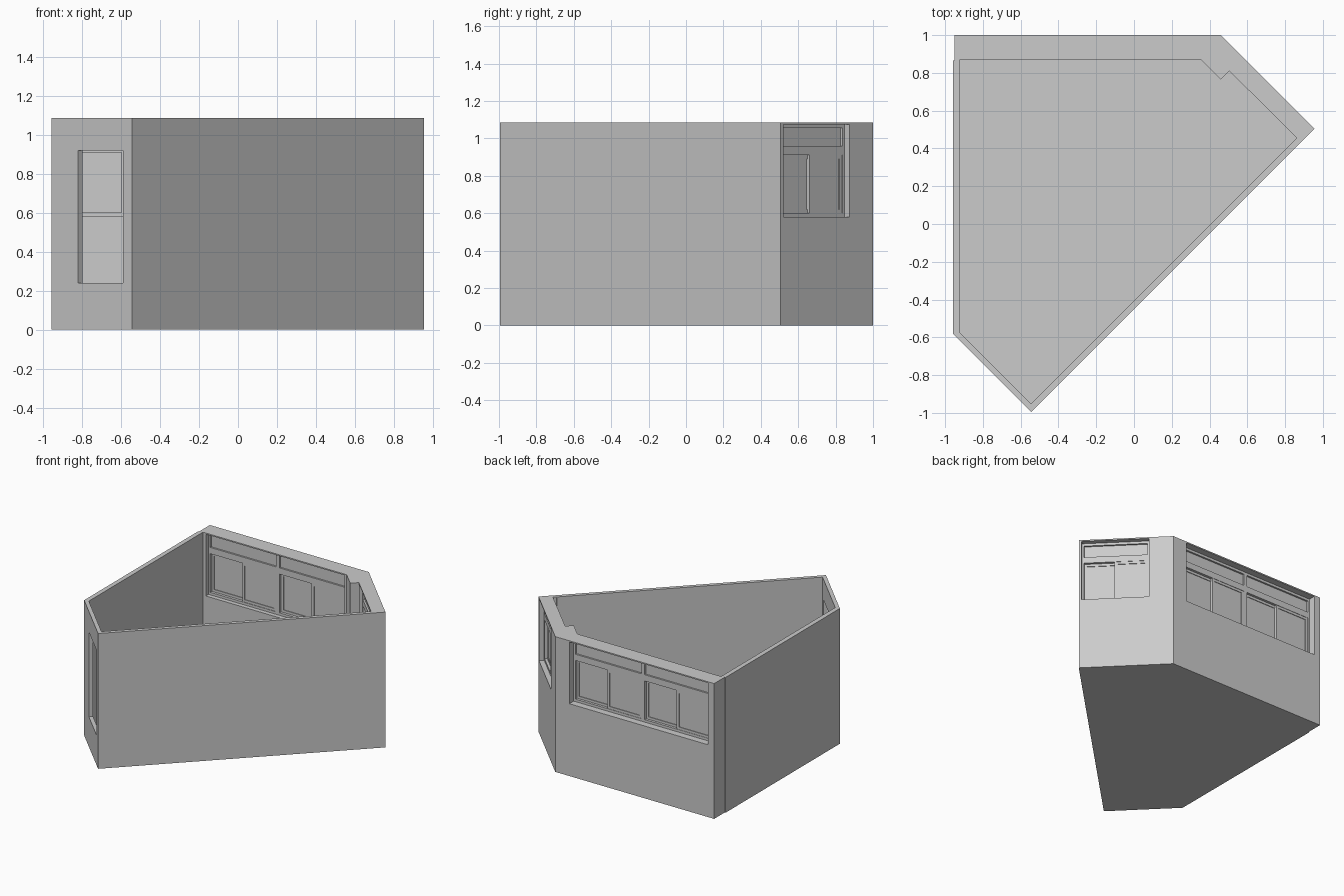
import bpy, bmesh
from mathutils import Matrix, Vector

if "Cube" in bpy.data.objects:
    bpy.data.objects.remove(bpy.data.objects["Cube"])

plaster = bpy.data.materials.new("light_grey")
plaster.use_nodes = True
GREY = (0.6, 0.6, 0.6, 1)
plaster.diffuse_color = GREY
plaster.node_tree.nodes["Principled BSDF"].inputs["Base Color"].default_value = GREY

HEIGHT, FLOOR = 1.085, 0.006
SILL, HEAD = 0.58, 1.075


def finish(bm, name):
    bmesh.ops.recalc_face_normals(bm, faces=bm.faces)
    mesh = bpy.data.meshes.new(name)
    bm.to_mesh(mesh)
    bm.free()
    mesh.materials.append(plaster)
    obj = bpy.data.objects.new(name, mesh)
    bpy.context.collection.objects.link(obj)
    return obj


def prism(name, outline, z0, z1):
    bm = bmesh.new()
    base = bm.faces.new([bm.verts.new((x, y, z0)) for x, y in outline])
    top = bmesh.ops.extrude_face_region(bm, geom=[base])["geom"]
    verts = [v for v in top if isinstance(v, bmesh.types.BMVert)]
    bmesh.ops.translate(bm, verts=verts, vec=(0, 0, z1 - z0))
    return finish(bm, name)


def wall_frame(start, outward):
    """Local axes on a wall: x runs right along its outer face, y goes inward."""
    n = Vector((*outward, 0)).normalized()
    right = Vector((0, 0, 1)).cross(n)
    m = Matrix((right, -n, (0, 0, 1))).transposed().to_4x4()
    m.translation = (*start, 0)
    return m


def add_box(bm, m, u0, u1, d0, d1, z0, z1):
    size = Matrix.Diagonal((u1 - u0, d1 - d0, z1 - z0, 1))
    mid = Matrix.Translation(((u0 + u1) / 2, (d0 + d1) / 2, (z0 + z1) / 2))
    bmesh.ops.create_cube(bm, size=1, matrix=m @ mid @ size)


def cut(target, cutter):
    mod = target.modifiers.new("cut", "BOOLEAN")
    mod.operation, mod.solver, mod.object = "DIFFERENCE", "EXACT", cutter
    bpy.context.view_layer.objects.active = target
    bpy.ops.object.modifier_apply(modifier=mod.name)
    bpy.data.objects.remove(cutter)


def cut_opening(m, width, depth, z0, z1):
    bm = bmesh.new()
    add_box(bm, m, 0, width, -0.05, depth, z0, z1)
    cut(walls, finish(bm, "opening_cutter"))


def framed_panel(bm, m, u0, u1, d0, d1, z0, z1, rim, inset):
    """A border of four bars round a thinner pane."""
    add_box(bm, m, u0, u0 + rim, d0, d1, z0, z1)
    add_box(bm, m, u1 - rim, u1, d0, d1, z0, z1)
    add_box(bm, m, u0 + rim, u1 - rim, d0, d1, z0, z0 + rim)
    add_box(bm, m, u0 + rim, u1 - rim, d0, d1, z1 - rim, z1)
    add_box(bm, m, u0 + rim, u1 - rim, d0 + inset, d1 - inset, z0 + rim, z1 - rim)


def sliding_window(name, m, u0, u1, d):
    # Fixed frame with a rail between transom light and sashes
    bm = bmesh.new()
    bar, deep = 0.015, d + 0.04
    for a in (u0, u1 - bar):
        add_box(bm, m, a, a + bar, d, deep, SILL, HEAD)
    for z0, z1 in ((SILL, 0.6), (0.91, 0.96), (1.055, HEAD)):
        add_box(bm, m, u0 + bar, u1 - bar, d, deep, z0, z1)
    add_box(bm, m, u0 + bar, u1 - bar, d + 0.014, d + 0.026, 0.96, 1.055)
    finish(bm, name + "_frame")
    # Two sashes on separate tracks, the right one further out
    mid = (u0 + u1) / 2
    for side, a, b, t in (("left", u0 + bar, mid + 0.01, d + 0.02),
                          ("right", mid - 0.01, u1 - bar, d + 0.003)):
        bm = bmesh.new()
        framed_panel(bm, m, a, b, t, t + 0.016, 0.6, 0.91, 0.02, 0.005)
        finish(bm, name + "_" + side + "_sash")


# Room shell: solid block hollowed from above, with a corner column left standing
outer = [(-0.95, 1), (0.46, 1), (0.955, 0.505), (-0.545, -0.995),
         (-0.957, -0.583), (-0.957, 0.865), (-0.95, 0.865)]
inner = [(-0.92, 0.87), (0.355, 0.87), (0.46, 0.765), (0.505, 0.81),
         (0.862, 0.455), (-0.545, -0.952), (-0.92, -0.577)]
walls = prism("walls_and_floor", outer, 0, HEIGHT)
cut(walls, prism("room_cutter", inner, FLOOR, HEIGHT + 0.2))

# Wall openings
back = wall_frame((0.335, 1), (0, 1))
side = wall_frame((0.94, 0.52), (1, 1))
door = wall_frame((-0.82, -0.72), (-1, -1))
BACK_W, SIDE_W = 1.23, 0.5
cut_opening(back, BACK_W, 0.16, SILL, HEAD)
cut_opening(side, SIDE_W, 0.13, SILL, HEAD)
cut_opening(door, 0.325, 0.08, 0.24, 0.92)

# Windows: a pair in the back wall, one in the angled wall
sliding_window("back_left_window", back, 0, BACK_W / 2, 0.055)
sliding_window("back_right_window", back, BACK_W / 2, BACK_W, 0.055)
sliding_window("angled_window", side, 0, SIDE_W, 0.038)
